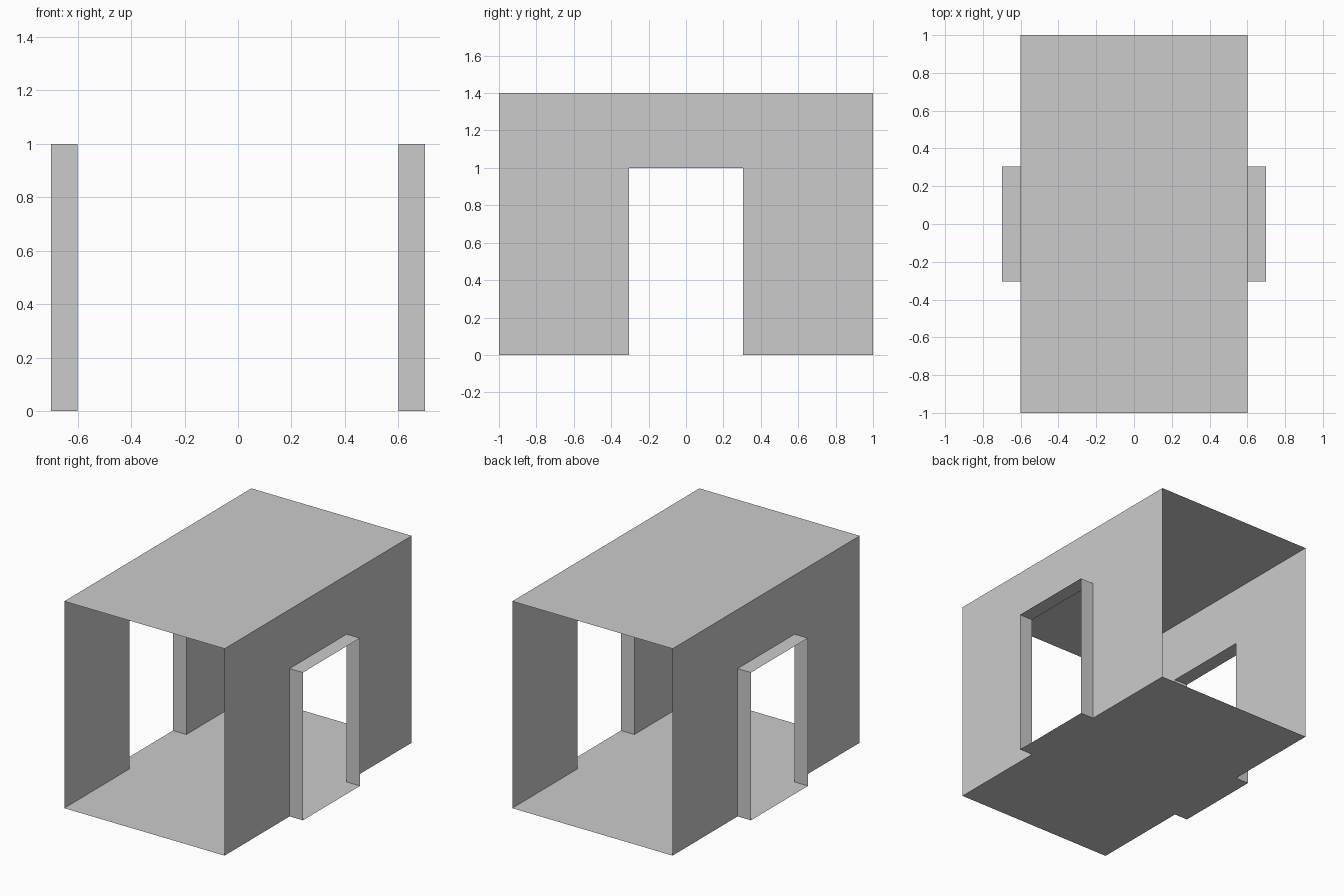
import bpy

if "Cube" in bpy.data.objects:
    bpy.data.objects.remove(bpy.data.objects["Cube"])

W, L, H = 0.6, 1.0, 1.4        # half width, half length, height
DW, DH, DD = 0.305, 1.0, 0.1   # door half width, height, frame depth


def sheet(name, faces):
    """Make an object from thin faces, each given as a loop of points."""
    verts, polys = [], []
    for loop in faces:
        polys.append(range(len(verts), len(verts) + len(loop)))
        verts += loop
    mesh = bpy.data.meshes.new(name)
    mesh.from_pydata(verts, [], [list(p) for p in polys])
    obj = bpy.data.objects.new(name, mesh)
    bpy.context.collection.objects.link(obj)
    return obj


def slab(x0, x1, y, z):
    return [(x0, -y, z), (x1, -y, z), (x1, y, z), (x0, y, z)]


# Floor and roof panels
sheet("floor", [slab(-W, W, L, 0)[::-1]])
sheet("roof", [slab(-W, W, L, H)])

# Side wall outline with a doorway cut up from the floor
wall_profile = [(-L, 0), (-DW, 0), (-DW, DH), (DW, DH),
                (DW, 0), (L, 0), (L, H), (-L, H)]
# Doorway outline swept outward into a frame with a threshold
door_profile = [(-DW, 0), (DW, 0), (DW, DH), (-DW, DH)]

for side, s in (("left", -1), ("right", 1)):
    wall = [(s * W, y, z) for y, z in wall_profile]
    sheet(side + "_wall", [wall[::s]])
    frame = []
    for i, (y0, z0) in enumerate(door_profile):
        y1, z1 = door_profile[(i + 1) % 4]
        loop = [(s * W, y0, z0), (s * W, y1, z1),
                (s * (W + DD), y1, z1), (s * (W + DD), y0, z0)]
        frame.append(loop[::s])
    sheet(side + "_door_frame", frame)
